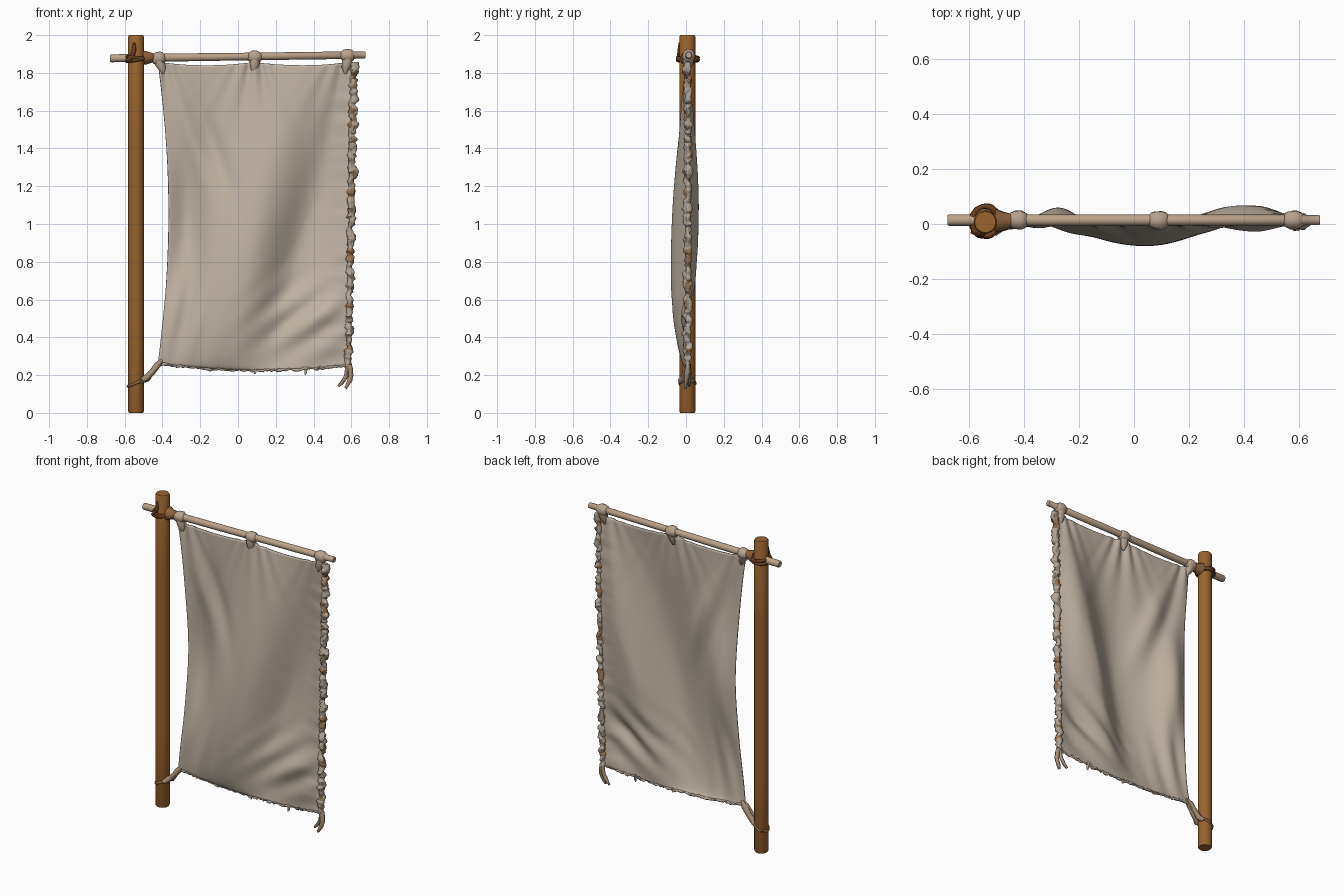
import bpy, bmesh, random
from math import sin, cos, pi, exp, tau
from mathutils import Vector, noise

random.seed(4)
if "Cube" in bpy.data.objects:
    bpy.data.objects.remove(bpy.data.objects["Cube"], do_unlink=True)


def material(name, r, g, b):
    m = bpy.data.materials.new(name)
    m.diffuse_color = (r, g, b, 1)
    m.use_nodes = True
    bsdf = m.node_tree.nodes["Principled BSDF"]
    bsdf.inputs["Base Color"].default_value = (r, g, b, 1)
    bsdf.inputs["Roughness"].default_value = 0.9
    return m


CLOTH = material("worn linen", 0.53, 0.45, 0.37)
WOOD = material("brown wood", 0.32, 0.125, 0.026)
BAR = material("pale wood", 0.49, 0.36, 0.255)
TIE = material("tan linen", 0.48, 0.37, 0.28)
LASH = material("dark leather", 0.14, 0.048, 0.014)
LEATHER = material("leather", 0.26, 0.12, 0.045)
FRINGE = material("grey fringe", 0.44, 0.37, 0.30)
STAIN = material("rusty fringe", 0.30, 0.17, 0.085)
CORD = material("tan cord", 0.38, 0.27, 0.18)


def bell(v, centre, width):
    return exp(-((v - centre) / width) ** 2)


def smooth(obj, angle):
    bpy.ops.object.select_all(action="DESELECT")
    bpy.context.view_layer.objects.active = obj
    obj.select_set(True)
    bpy.ops.object.shade_smooth_by_angle(angle=angle)


def tube(name, points, radii, mat, sides=12, closed=False, lumps=0.0):
    """Sweep a round section with varying radius along a path."""
    pts = [Vector(p) for p in points]
    n = len(pts)
    if not isinstance(radii, (list, tuple)):
        radii = [radii] * n
    bm = bmesh.new()
    rings, side = [], None
    for i, p in enumerate(pts):
        a, b = (pts[i - 1], pts[(i + 1) % n]) if closed else (pts[max(i - 1, 0)], pts[min(i + 1, n - 1)])
        t = (b - a).normalized()
        if side is None:
            side = t.orthogonal()
        side = (side - t * side.dot(t)).normalized()
        up = t.cross(side)
        ring = []
        for k in range(sides):
            d = side * cos(tau * k / sides) + up * sin(tau * k / sides)
            r = radii[i] * (1 + lumps * noise.noise((p + d * 0.02) * 45))
            ring.append(bm.verts.new(p + d * r))
        rings.append(ring)
    for i in range(n if closed else n - 1):
        r0, r1 = rings[i], rings[(i + 1) % n]
        for k in range(sides):
            j = (k + 1) % sides
            bm.faces.new((r0[k], r0[j], r1[j], r1[k]))
    if not closed:
        bm.faces.new(rings[0][::-1])
        bm.faces.new(rings[-1])
    bmesh.ops.recalc_face_normals(bm, faces=bm.faces)
    mesh = bpy.data.meshes.new(name)
    bm.to_mesh(mesh)
    bm.free()
    mesh.materials.append(mat)
    obj = bpy.data.objects.new(name, mesh)
    bpy.context.collection.objects.link(obj)
    smooth(obj, 1.0)
    return obj


def loop(name, centre, rx, ry, radius, mat, tilt=0.0):
    """Uneven cord loop around the upright pole."""
    cx, cy, cz = centre
    path = [(cx + rx * cos(tau * i / 28), cy + ry * sin(tau * i / 28),
             cz + tilt * cos(tau * i / 28)) for i in range(28)]
    return tube(name, path, radius, mat, 8, True, 0.4)


# Upright pole with slightly eased ends
PX, PY = -0.54, 0.007
tube("pole", [(PX, PY, z) for z in (0, 0.008, 0.5, 1, 1.5, 1.992, 2)],
     [0.038, 0.042, 0.042, 0.042, 0.042, 0.042, 0.038], WOOD, 24)


# Crossbar, gently rising to the left side of the model
def bar_z(x):
    return 1.886 + 0.009 * x / 0.68


BY = 0.014
xs = (-0.677, -0.67, -0.3, 0.1, 0.62, 0.622, 0.67, 0.675)
tube("crossbar", [(x, BY, bar_z(x)) for x in xs],
     [0.018, 0.021, 0.021, 0.02, 0.02, 0.018, 0.018, 0.016], BAR, 16)

# Lashing where the bar meets the pole
loop("top_lashing_low", (PX, 0.01, 1.868), 0.05, 0.055, 0.01, LASH, 0.006)
loop("top_lashing_high", (PX, 0.01, 1.88), 0.048, 0.054, 0.01, LASH, -0.006)
tube("lashing_cross", [(-0.585, -0.025, 1.865), (-0.56, -0.036, 1.885), (-0.55, -0.035, 1.925),
                       (-0.55, -0.033, 1.96)], [0.012, 0.014, 0.012, 0.006], LASH, 8, lumps=0.4)
tube("lashing_tail", [(-0.5, 0.012, 1.878), (-0.475, 0.012, 1.881), (-0.445, 0.012, 1.883)],
     [0.04, 0.032, 0.024], LEATHER, 12, lumps=0.3)

# Cloth ties wrapped over the bar, gathering into the cloth below
TIES = (-0.42, 0.09, 0.58)
for i, x in enumerate(TIES):
    offs = (-0.036, -0.027, -0.012, 0.01, 0.026, 0.035)
    tube(f"tie_wrap_{i}", [(x + o, BY, bar_z(x) - 0.003) for o in offs],
         [0.02, 0.028, 0.034, 0.034, 0.028, 0.02], TIE, 14, lumps=0.15)
    lean = 0.025 if i == 0 else -0.006 * i
    tube(f"tie_gather_{i}", [(x, BY, bar_z(x) - 0.01), (x + lean * 0.3, 0.01, 1.85),
                             (x + lean * 0.7, 0.006, 1.825), (x + lean, 0.004, 1.795)],
         [0.03, 0.027, 0.022, 0.006], TIE, 12, lumps=0.25)


# Hanging cloth: outline, slanting billows, and folds fanning from the ties
def cloth_point(u, t):
    s = max(0, sin(pi * t))
    left = -0.425 + 0.058 * s ** 0.9
    right = 0.578 + 0.03 * t
    x = left + (right - left) * u
    sag = 0.03 * sin(pi * u) + 0.006 * noise.noise(Vector((u * 45, 3, 0)))
    low = 0.26 - sag - 0.01 * u
    high = 1.862 - 0.022 * abs(sin(pi * (x + 0.42) / 0.505)) ** 0.6
    z = low + (high - low) * t
    y = 0.006
    # forward belly, fullest below the middle and wider toward the pole
    front = 0.05 + 0.2 * (z - 0.8)
    belly = max(0, sin(pi * t ** 0.72)) ** 0.9 * (1.04 - 0.25 * t)
    y -= 0.088 * bell(x, front, 0.18 if x > front else 0.18 + 0.1 * (1 - t)) * belly
    # hollow toward the free edge
    hollow = 0.37 + 0.25 * (z - 1.0)
    y += 0.07 * bell(x, hollow, 0.13 if x < hollow else 0.2) * s ** 0.8 * (1.12 - 0.4 * t) * min(1, 1.35 - 1.1 * u + t)
    # hollow along the pole side
    y += 0.056 * bell(x, -0.27, 0.09) * bell(z, 1.0, 0.4) * s
    # long crease running down from the upper corner by the pole
    y -= 0.014 * bell(x, -0.33 + 0.32 * (1.7 - z), 0.05) * bell(z, 1.45, 0.25)
    y += 0.024 * bell(x, -0.22 + 0.32 * (1.7 - z), 0.06) * bell(z, 1.4, 0.25)
    # slanting folds across the lower outer corner
    d = 0.815 * z - 0.58 * x
    corner = bell(x, 0.42, 0.25) * bell(z, 0.45, 0.2) * min(1, 4 * t + 0.3)
    y -= (0.03 + 0.016 * cos(tau * (d - 0.17) / (0.12 + 0.1 * x))) * corner
    # lesser folds reaching toward the lower tie
    y -= 0.008 * cos(tau * (x + 0.4 - 0.25 * (z - 0.3)) / 0.14) * bell(x, -0.3, 0.14) * bell(z, 0.5, 0.25)
    # puckers below each tie
    for tie in TIES:
        drop = 1.9 - z
        y -= 0.015 * cos(tau * (x - tie) / (0.05 + 0.28 * drop)) * exp(-drop / 0.2) \
            * bell(x, tie, 0.06 + 0.5 * drop)
    # draw back to the straight seam, crimped beside the fringe
    seam = max(0, (u - 0.85) / 0.15)
    y += (0.008 - y) * seam ** 2 * 0.85
    y += 0.007 * noise.noise(Vector((1, 0, z * 16))) * seam
    return x, y, z


NU, NV = 110, 130
bm = bmesh.new()
grid = [[bm.verts.new(cloth_point(i / NU, j / NV)) for i in range(NU + 1)] for j in range(NV + 1)]
for j in range(NV):
    for i in range(NU):
        bm.faces.new((grid[j][i], grid[j][i + 1], grid[j + 1][i + 1], grid[j + 1][i]))
mesh = bpy.data.meshes.new("cloth")
bm.to_mesh(mesh)
bm.free()
mesh.materials.append(CLOTH)
cloth = bpy.data.objects.new("cloth", mesh)
bpy.context.collection.objects.link(cloth)
thick = cloth.modifiers.new("thickness", "SOLIDIFY")
thick.thickness = 0.007
thick.offset = 0
smooth(cloth, 1.2)

# Ragged fringe rolled along the outer edge, with rusty patches
path, radii = [], []
for i in range(220):
    x, y, z = cloth_point(1, i / 219)
    wave = noise.noise(Vector((0, 2, z * 20)))
    path.append((x + 0.006 + 0.013 * wave, 0.009 + 0.012 * noise.noise(Vector((7, 0, z * 24))), z))
    radii.append(0.0185 + 0.008 * wave + random.uniform(-0.002, 0.002))
fringe = tube("edge_fringe", path, radii, FRINGE, 14, lumps=0.75)
fringe.data.materials.append(STAIN)
for f in fringe.data.polygons:
    z = f.center.z
    f.material_index = int(0.81 < z < 0.87 or noise.noise(f.center * 22) > 0.36 - 0.1 * z)

# Frayed roll along the bottom hem
hem = [Vector(cloth_point(i / 90, 0)) for i in range(91)]
tube("bottom_hem", [p + Vector((0, random.uniform(-0.003, 0.003), random.uniform(-0.003, 0.003))) for p in hem],
     [random.uniform(0.005, 0.009) for p in hem], FRINGE, 8, lumps=0.5)

# Loose threads: top point, bottom point, thickness
THREADS = (((0.585, 0.01, 0.26), (0.57, -0.004, 0.13), 0.014), ((0.58, 0.01, 0.25), (0.53, 0.018, 0.14), 0.012),
           ((0.35, 0.006, 0.25), (0.355, 0, 0.203), 0.008), ((0.33, 0.006, 0.245), (0.312, 0.004, 0.22), 0.006),
           ((0.09, 0.006, 0.235), (0.088, 0.003, 0.206), 0.006), ((0.21, 0.006, 0.235), (0.205, 0, 0.22), 0.006))
for i, (a, b, r) in enumerate(THREADS):
    a, b = Vector(a), Vector(b)
    bow = Vector((0.15 * (a.z - b.z), 0, 0))
    pts = [a.lerp(b, k / 6) + bow * sin(pi * k / 6) for k in range(7)]
    tube(f"loose_thread_{i}", pts, [r, r * 1.1, r, r * 0.9, r * 0.9, r * 0.8, r * 0.5],
         CORD if i < 2 else FRINGE, 8, lumps=0.4)

# Lower corner gathered and tied back to the pole
for i, dy in enumerate((-0.012, 0.012)):
    tube(f"corner_tie_{i}", [(-0.4, 0.006, 0.285), (-0.425, 0.004 + dy * 0.3, 0.255), (-0.455, 0.004 + dy, 0.215),
                             (-0.485, 0.004 + dy, 0.185), (-0.51, dy * 2.5, 0.168)],
         [0.008, 0.018, 0.014, 0.018, 0.014], CORD, 10, lumps=0.4)
loop("corner_lashing", (PX, PY, 0.158), 0.041, 0.041, 0.008, LEATHER, 0.018)
